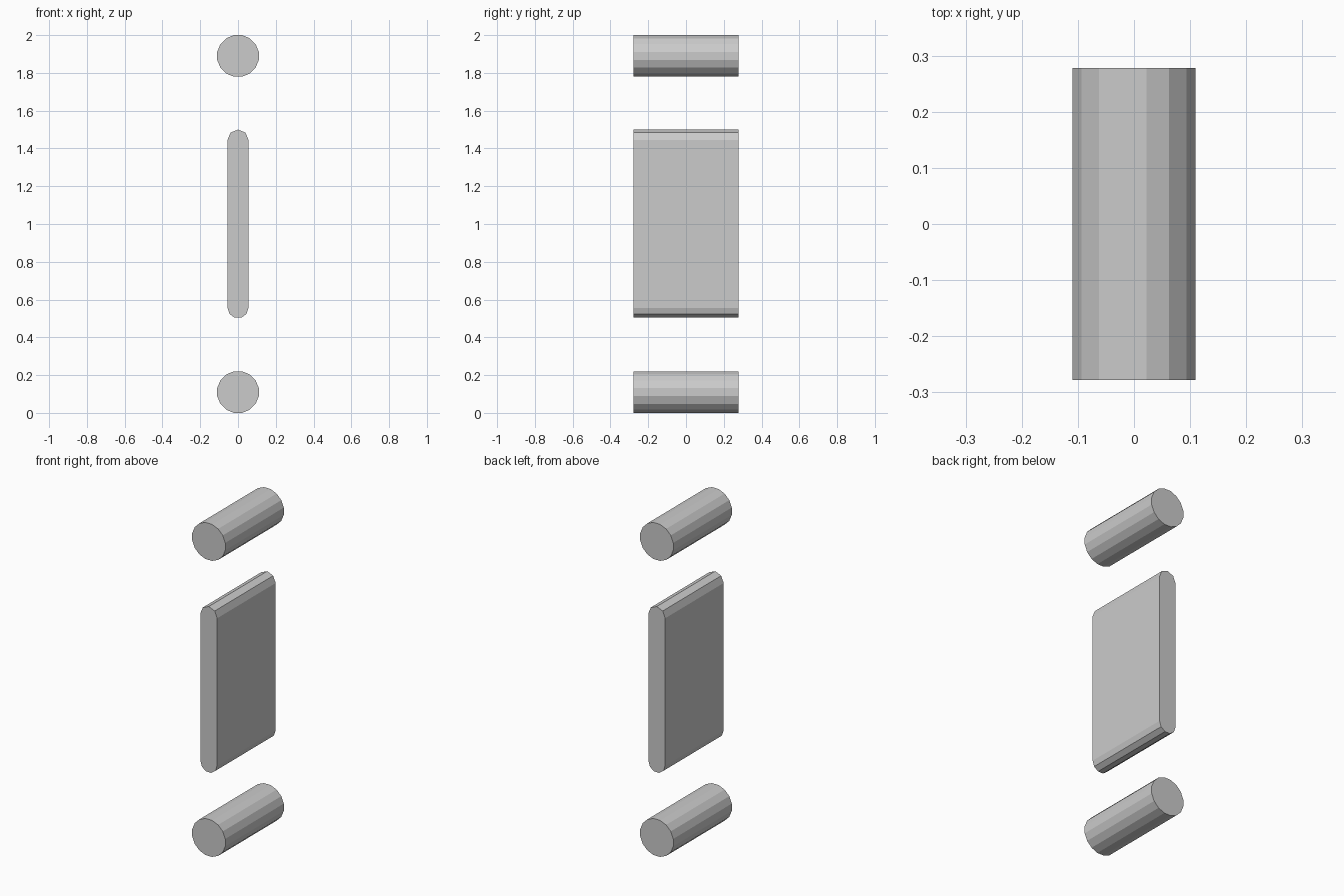
import bpy, bmesh
from math import sin, cos, pi

cube = bpy.data.objects.get("Cube")
if cube:
    bpy.data.objects.remove(cube, do_unlink=True)

DEPTH = 0.556

grey = bpy.data.materials.new("plain grey")
grey.use_nodes = True
colour = (0.6, 0.6, 0.6, 1)
grey.diffuse_color = colour
grey.node_tree.nodes["Principled BSDF"].inputs["Base Color"].default_value = colour


def arc(radius, z, start, end, steps):
    """Points of an arc in the x-z plane."""
    angles = [start + (end - start) * i / steps for i in range(steps + 1)]
    return [(radius * cos(a), z + radius * sin(a)) for a in angles]


def extrude_profile(name, profile):
    """Closed x-z outline pushed along y, centred on y = 0."""
    bm = bmesh.new()
    face = bm.faces.new([bm.verts.new((x, -DEPTH / 2, z)) for x, z in profile])
    grown = bmesh.ops.extrude_face_region(bm, geom=[face])["geom"]
    moved = [v for v in grown if isinstance(v, bmesh.types.BMVert)]
    bmesh.ops.translate(bm, verts=moved, vec=(0, DEPTH, 0))
    bmesh.ops.recalc_face_normals(bm, faces=bm.faces)
    mesh = bpy.data.meshes.new(name)
    bm.to_mesh(mesh)
    bm.free()
    mesh.materials.append(grey)
    obj = bpy.data.objects.new(name, mesh)
    bpy.context.collection.objects.link(obj)
    return obj


# Upper and lower rollers: sixteen flat sides, flat side down
half_step = pi / 16
radius = 0.11 / cos(half_step)
for name, z in (("upper_roller", 1.89), ("lower_roller", 0.11)):
    outline = arc(radius, z, half_step, 2 * pi + half_step, 16)[:-1]
    extrude_profile(name, outline)

# Middle slab with rounded ends
top_end = arc(0.056, 1.444, 0, pi, 4)
bottom_end = arc(0.055, 0.556, pi, 2 * pi, 5)
extrude_profile("middle_slab", top_end + bottom_end)
